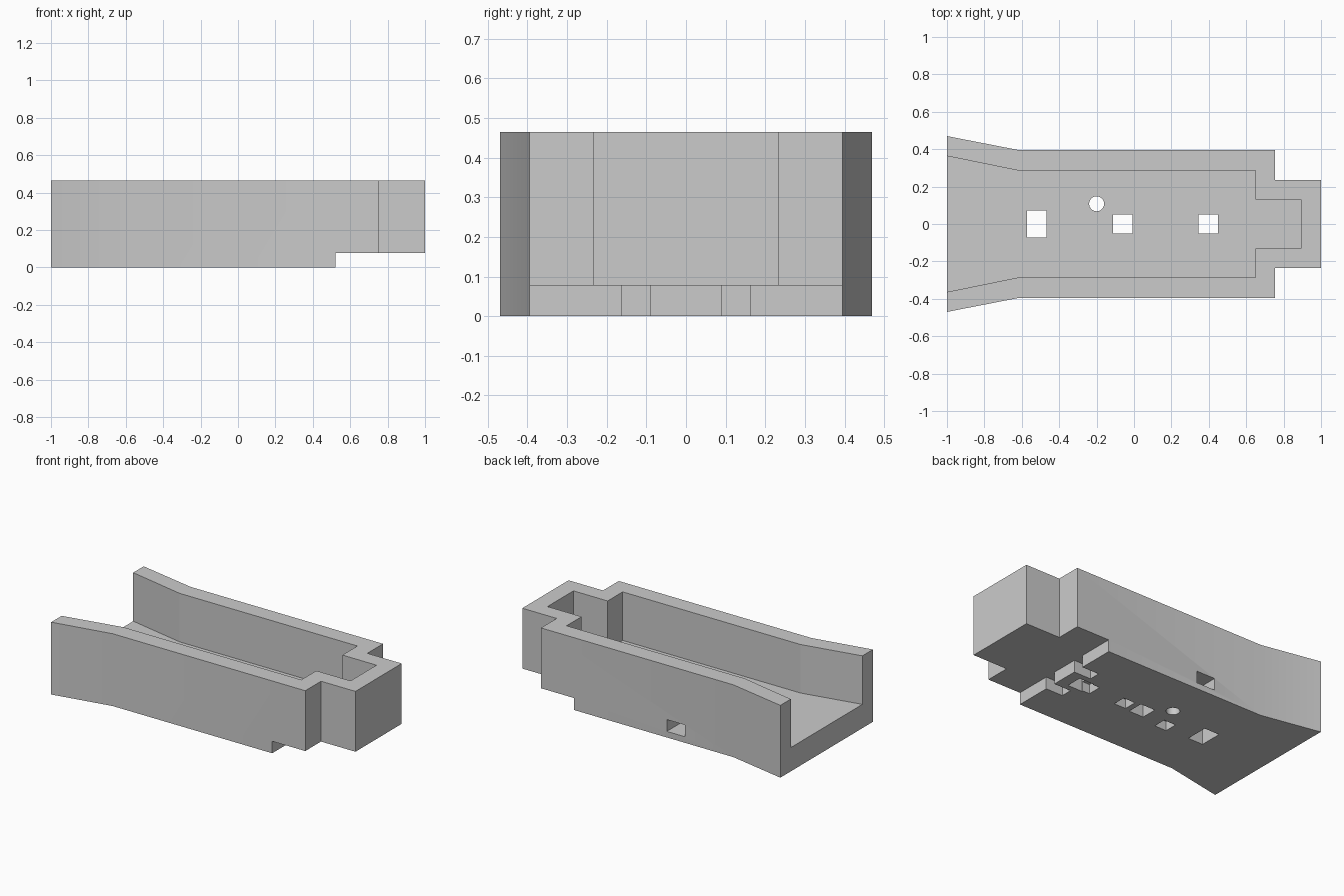
import bpy
import bmesh

if "Cube" in bpy.data.objects:
    bpy.data.objects.remove(bpy.data.objects["Cube"], do_unlink=True)

HEIGHT, FLOOR, STEP = 0.465, 0.153, 0.077

grey = bpy.data.materials.new("plain grey")
grey.use_nodes = True
colour = (0.6, 0.6, 0.6, 1)
grey.diffuse_color = colour
grey.node_tree.nodes["Principled BSDF"].inputs["Base Color"].default_value = colour


def prism(name, half_outline, z0, z1):
    """Extrude an outline mirrored across y = 0 from z0 to z1."""
    outline = half_outline + [(x, -y) for x, y in reversed(half_outline)]
    bm = bmesh.new()
    face = bm.faces.new([bm.verts.new((x, y, z0)) for x, y in outline])
    up = bmesh.ops.extrude_face_region(bm, geom=[face])["geom"]
    verts = [v for v in up if isinstance(v, bmesh.types.BMVert)]
    bmesh.ops.translate(bm, verts=verts, vec=(0, 0, z1 - z0))
    bmesh.ops.recalc_face_normals(bm, faces=bm.faces)
    mesh = bpy.data.meshes.new(name)
    bm.to_mesh(mesh)
    bm.free()
    mesh.materials.append(grey)
    obj = bpy.data.objects.new(name, mesh)
    bpy.context.collection.objects.link(obj)
    return obj


def box(name, x0, x1, y0, y1, z0, z1):
    half = (y1 - y0) / 2
    obj = prism(name, [(x0, half), (x1, half)], z0, z1)
    obj.location.y = (y0 + y1) / 2
    return obj


# Flared tray body with a narrow closed end
body = prism("tray_body", [(-1, 0.47), (-0.615, 0.395), (0.755, 0.395),
                           (0.755, 0.235), (1, 0.235)], 0, HEIGHT)

# Inner cavity, open at the flared end
cutters = [prism("cavity_cutter", [(-1.1, 0.384), (-0.615, 0.285), (0.65, 0.285),
                                   (0.65, 0.132), (0.893, 0.132)], FLOOR, 0.6)]

# Raised underside at the closed end, with a slot either side of a central tab
cutters.append(box("underside_step_cutter", 0.52, 1.1, -0.6, 0.6, -0.1, STEP))
for side in (-1, 1):
    y = side * 0.125
    cutters.append(box("tab_slot_cutter", 0.4, 0.6, y - 0.036, y + 0.036, -0.1, STEP))

# Rectangular openings through the floor
for x, half_x, half_y in ((-0.52, 0.053, 0.073), (-0.06, 0.052, 0.052), (0.397, 0.052, 0.052)):
    cutters.append(box("floor_opening_cutter", x - half_x, x + half_x,
                       -half_y, half_y, -0.1, 0.3))

# Blind pockets in the underside
for x, y, half in ((0.07, 0, 0.042), (-0.27, -0.045, 0.042), (0.34, 0, 0.045)):
    cutters.append(box("pocket_cutter", x - half, x + half, y - half, y + half, -0.1, 0.06))

# Cable channel from the back wall to the round hole
cutters.append(box("channel_cutter", -0.27, -0.14, 0.11, 0.6, 0.039, 0.115))
bpy.ops.mesh.primitive_cylinder_add(vertices=32, radius=0.04, depth=0.6,
                                    location=(-0.2, 0.108, 0.1))
cutters.append(bpy.context.object)
cutters[-1].name = "round_hole_cutter"

# Apply every cut, then discard the cutters
for cutter in cutters:
    cutter.hide_render = True
    cut = body.modifiers.new(cutter.name, "BOOLEAN")
    cut.operation = "DIFFERENCE"
    cut.solver = "EXACT"
    cut.object = cutter
bpy.context.view_layer.update()
result = bpy.data.meshes.new_from_object(
    body.evaluated_get(bpy.context.evaluated_depsgraph_get()))
body.modifiers.clear()
body.data = result
for cutter in cutters:
    bpy.data.objects.remove(cutter, do_unlink=True)

bpy.ops.object.select_all(action="DESELECT")
body.select_set(True)
bpy.context.view_layer.objects.active = body
bpy.ops.object.shade_smooth_by_angle(angle=0.2)
